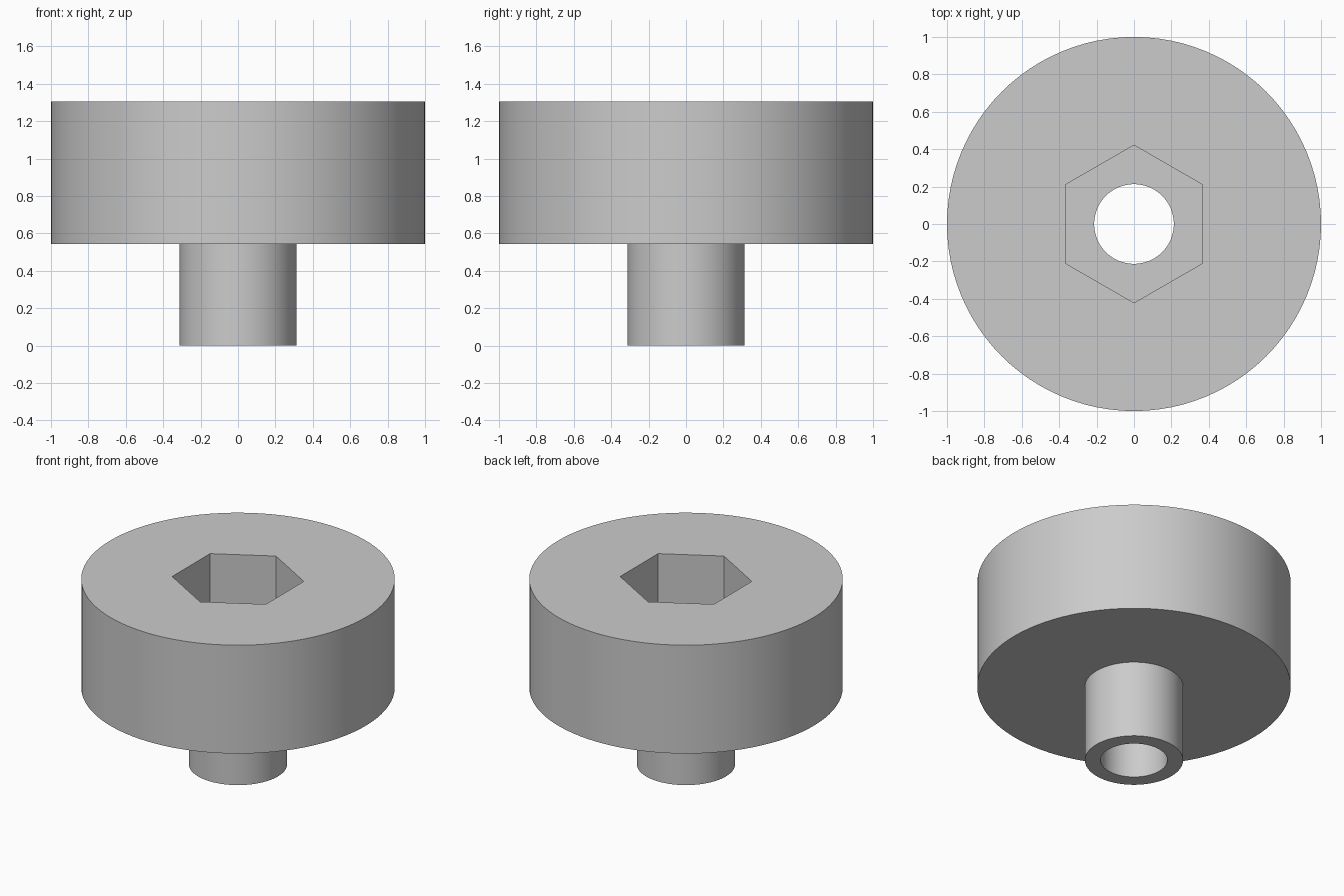
import bpy
import bmesh
from math import cos, sin, pi

cube = bpy.data.objects.get("Cube")
if cube:
    bpy.data.objects.remove(cube, do_unlink=True)

SEGMENTS = 96
BORE, STEM, DISC, HEX_FLAT = 0.213, 0.313, 1.0, 0.365
DISC_BASE, TOP, POCKET_FLOOR = 0.542, 1.305, 0.85

# Plain grey material
grey = bpy.data.materials.new("plain_grey")
grey.use_nodes = True
colour = (0.6, 0.6, 0.6, 1)
grey.diffuse_color = colour
grey.node_tree.nodes["Principled BSDF"].inputs["Base Color"].default_value = colour


def circle(angle, radius):
    return radius


def hexagon(angle, apothem):
    # Flats face +x and -x, corners point along y
    return apothem / cos((angle + pi / 6) % (pi / 3) - pi / 6)


def ring(bm, shape, size, z):
    verts = []
    for i in range(SEGMENTS):
        a = 2 * pi * i / SEGMENTS
        r = shape(a, size)
        verts.append(bm.verts.new((r * cos(a), r * sin(a), z)))
    return verts


# Closed loft: stem, disc, hexagonal pocket, then the bore back down
sections = [
    (circle, BORE, 0),
    (circle, STEM, 0),
    (circle, STEM, DISC_BASE),
    (circle, DISC, DISC_BASE),
    (circle, DISC, TOP),
    (hexagon, HEX_FLAT, TOP),
    (hexagon, HEX_FLAT, POCKET_FLOOR),
    (circle, BORE, POCKET_FLOOR),
]
bm = bmesh.new()
rings = [ring(bm, *s) for s in sections]
for lower, upper in zip(rings, rings[1:] + rings[:1]):
    for i in range(SEGMENTS):
        j = (i + 1) % SEGMENTS
        bm.faces.new((lower[i], lower[j], upper[j], upper[i]))
bmesh.ops.recalc_face_normals(bm, faces=bm.faces)

mesh = bpy.data.meshes.new("round_knob")
bm.to_mesh(mesh)
bm.free()
mesh.materials.append(grey)
knob = bpy.data.objects.new("round_knob", mesh)
bpy.context.collection.objects.link(knob)

# Smooth round walls with crisp rims and hexagon corners
bpy.ops.object.select_all(action="DESELECT")
knob.select_set(True)
bpy.context.view_layer.objects.active = knob
bpy.ops.object.shade_smooth_by_angle(angle=pi / 6)
